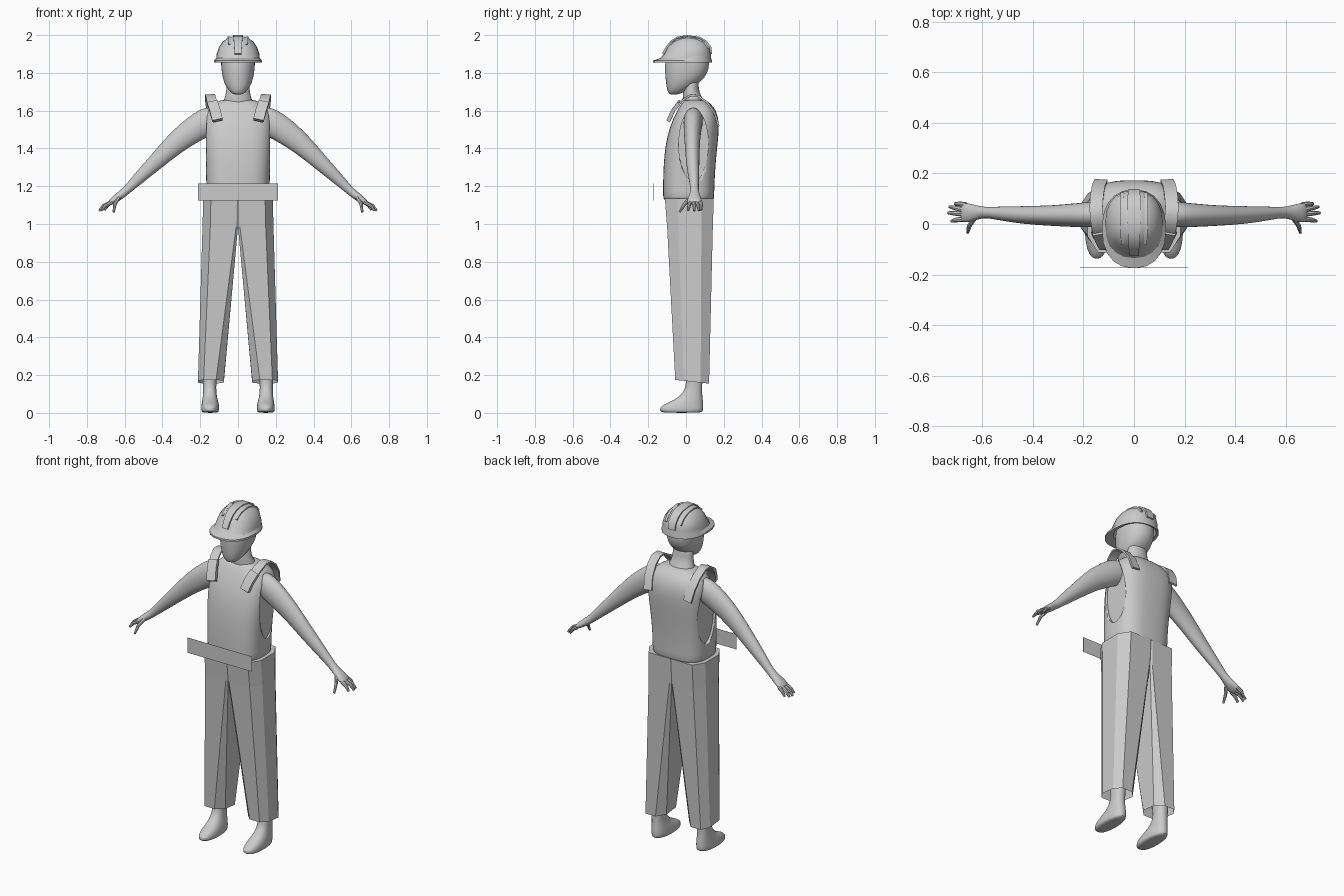
import bpy, bmesh
from math import cos, sin, pi, copysign
from mathutils import Vector

BOX = [(1, 1), (-1, 1), (-1, -1), (1, -1)]


def oval(n, power=2.0):
    # unit superellipse outline
    out = []
    for i in range(n):
        c, s = cos(2 * pi * i / n), sin(2 * pi * i / n)
        out.append((copysign(abs(c) ** (2 / power), c), copysign(abs(s) ** (2 / power), s)))
    return out


def skin(name, rings, caps=(True, True), smooth=40, subsurf=0, mirror=False):
    # join successive rings of points into one surface
    bm = bmesh.new()
    vs = [[bm.verts.new(p) for p in r] for r in rings]
    n = len(vs[0])
    for a, b in zip(vs, vs[1:]):
        for i in range(n):
            j = (i + 1) % n
            bm.faces.new((a[i], a[j], b[j], b[i]))
    if caps[0]:
        bm.faces.new(vs[0][::-1])
    if caps[1]:
        bm.faces.new(vs[-1])
    bmesh.ops.recalc_face_normals(bm, faces=bm.faces)
    me = bpy.data.meshes.new(name)
    bm.to_mesh(me)
    bm.free()
    ob = bpy.data.objects.new(name, me)
    bpy.context.collection.objects.link(ob)
    if smooth:
        bpy.ops.object.select_all(action='DESELECT')
        ob.select_set(True)
        bpy.context.view_layer.objects.active = ob
        bpy.ops.object.shade_smooth_by_angle(angle=smooth * pi / 180)
    if subsurf:
        ob.modifiers.new("Subsurf", 'SUBSURF').levels = subsurf
        ob.modifiers["Subsurf"].render_levels = subsurf
    if mirror:
        ob.modifiers.new("Mirror", 'MIRROR').use_clip = False
    return ob


def loft(name, levels, n=24, power=2.0, **kw):
    # levels: (z, x centre, half width, y front, y back)
    rings = [[(cx + w * u, (f + b) / 2 + (b - f) / 2 * v, z) for u, v in oval(n, power)]
             for z, cx, w, f, b in levels]
    return skin(name, rings, **kw)


def sweep(name, path, section, ref, **kw):
    # path: (x, y, z, half size along ref, half size across it)
    pts = [Vector(p[:3]) for p in path]
    rings = []
    for i, p in enumerate(pts):
        t = (pts[min(i + 1, len(pts) - 1)] - pts[max(i - 1, 0)]).normalized()
        a = Vector(ref)
        a = (a - t * a.dot(t)).normalized()
        b = t.cross(a)
        rings.append([p + a * u * path[i][3] + b * v * path[i][4] for u, v in section])
    return skin(name, rings, **kw)


# head and neck
loft("head", [(1.685, 0, .02, -.085, -.045), (1.695, 0, .04, -.095, -.015),
              (1.73, 0, .066, -.105, .045), (1.77, 0, .082, -.109, .1),
              (1.82, 0, .089, -.113, .122), (1.87, 0, .092, -.11, .125),
              (1.93, 0, .08, -.09, .105), (1.965, 0, .04, -.04, .05)], subsurf=1, power=2.2)
loft("neck", [(1.58, 0, .1, -.01, .12), (1.645, 0, .08, -.015, .1), (1.68, 0, .066, -.017, .078),
              (1.72, 0, .061, -.013, .065), (1.78, 0, .06, -.01, .07)], subsurf=1)

# hard hat: hollow underside, brim and dome in one loft
loft("helmet", [(1.94, 0, .06, -.07, .08), (1.9, 0, .093, -.1, .115), (1.858, 0, .105, -.113, .125),
                (1.854, 0, .127, -.175, .137), (1.865, 0, .127, -.175, .137),
                (1.879, 0, .115, -.135, .133), (1.9, 0, .113, -.118, .133),
                (1.935, 0, .102, -.1, .127), (1.965, 0, .082, -.077, .105),
                (1.985, 0, .054, -.05, .075), (1.996, 0, .02, -.02, .03)],
     n=20, power=2.3, smooth=30)
sweep("helmet_center_ridge", [(0, -.122, 1.9, .018, .006), (0, -.102, 1.935, .02, .006),
                              (0, -.077, 1.966, .022, .006), (0, -.045, 1.986, .024, .006),
                              (0, .005, 1.994, .026, .006), (0, .07, 1.986, .026, .006),
                              (0, .105, 1.966, .025, .006), (0, .128, 1.935, .024, .006),
                              (0, .134, 1.9, .022, .005)], BOX, (1, 0, 0), smooth=35)
sweep("helmet_side_ridge", [(.045, -.08, 1.95, .006, .005), (.046, -.045, 1.976, .007, .005),
                            (.048, .01, 1.987, .007, .006), (.048, .07, 1.976, .007, .006),
                            (.048, .1, 1.957, .007, .006), (.047, .121, 1.93, .006, .005)],
      BOX, (1, 0, 0), smooth=35, mirror=True)

# vest, with armholes cut into the sides
vest = loft("vest", [(1.125, 0, .166, -.12, .148), (1.13, 0, .167, -.121, .149),
                     (1.22, 0, .168, -.122, .151), (1.32, 0, .172, -.119, .157),
                     (1.42, 0, .18, -.109, .167), (1.51, 0, .182, -.088, .176),
                     (1.575, 0, .179, -.06, .17), (1.62, 0, .155, -.036, .148),
                     (1.648, 0, .11, -.015, .118), (1.66, 0, .078, -.002, .095)],
            n=32, power=2.9, subsurf=1)
cutter = skin("armhole_cutter", [[(x, .04 + .078 * u, 1.42 + .19 * v) for u, v in oval(32)]
                                 for x in (.155, .3)], mirror=True)
cutter.hide_render = True
cutter.display_type = 'WIRE'
cut = vest.modifiers.new("Armholes", 'BOOLEAN')
cut.operation, cut.object = 'DIFFERENCE', cutter

# shoulder straps and their front pads
sweep("shoulder_strap", [(.108, -.088, 1.545, .026, .005), (.122, -.062, 1.6, .026, .005),
                         (.14, -.02, 1.655, .026, .005), (.148, .025, 1.682, .026, .005),
                         (.15, .065, 1.678, .026, .005), (.147, .11, 1.645, .026, .005),
                         (.14, .15, 1.59, .026, .005), (.13, .172, 1.52, .026, .005)],
      BOX, (1, 0, 0), smooth=40, mirror=True)
sweep("strap_pad", [(.109, -.092, 1.55, .028, .01), (.122, -.068, 1.6, .028, .01),
                    (.137, -.034, 1.645, .028, .01)], BOX, (1, 0, 0), smooth=30, mirror=True)

# arms with palms
sweep("arm", [(.1, .04, 1.562, .05, .06), (.15, .039, 1.55, .052, .075), (.2, .036, 1.523, .05, .074),
              (.26, .034, 1.482, .046, .068), (.33, .033, 1.43, .041, .059),
              (.44, .035, 1.323, .036, .043), (.53, .042, 1.238, .028, .032),
              (.59, .046, 1.178, .02, .022), (.625, .045, 1.15, .03, .022),
              (.66, .044, 1.125, .04, .019), (.685, .046, 1.107, .038, .011)],
      oval(16), (0, 1, 0), subsurf=1, mirror=True)

# fingers and thumb: root, knuckle, tip
hand = {
    "little_finger": ((.665, .075, 1.118), (.69, .08, 1.1), (.708, .08, 1.073)),
    "ring_finger": ((.675, .057, 1.113), (.708, .064, 1.097), (.73, .068, 1.071)),
    "middle_finger": ((.675, .04, 1.113), (.713, .043, 1.096), (.735, .044, 1.07)),
    "index_finger": ((.67, .02, 1.115), (.703, .016, 1.096), (.722, .012, 1.072)),
    "thumb": ((.63, .025, 1.142), (.652, -.008, 1.105), (.658, -.034, 1.063)),
}
for name, (a, b, c) in hand.items():
    ref = (1, 0, 0) if name == "thumb" else (0, 1, 0)
    sweep(name, [(*a, .011, .011), (*b, .0095, .0095), (*c, .006, .006)],
          oval(8), ref, mirror=True)


# trousers: faceted legs meeting at the centre above the crotch
def leg_ring(z, x0, x1, f, b, k, tilt=0):
    outline = [(0, k), (.28 * k * 4 + .02, 0), (.78, 0), (1, .25), (1, .75), (.78, 1),
               (.28 * k * 4 + .02, 1), (0, 1 - k)]
    return [(x0 + (x1 - x0) * u, f + (b - f) * v, z - tilt * (v - .5)) for u, v in outline]


skin("trousers", [leg_ring(.165, .075, .212, -.057, .122, .25, .02),
                  leg_ring(.985, 0, .188, -.1, .142, .03),
                  leg_ring(1.135, 0, .184, -.112, .147, .01)],
     caps=(False, True), smooth=0, mirror=True)

# bare feet and ankles
loft("foot", [(0, .147, .04, -.125, .08), (.008, .147, .046, -.138, .09), (.025, .147, .048, -.141, .093),
              (.045, .147, .046, -.12, .092), (.065, .148, .042, -.07, .09), (.09, .149, .037, -.03, .087),
              (.13, .15, .034, -.002, .085), (.18, .15, .037, 0, .088), (.32, .145, .045, -.01, .1)],
     n=20, power=2.3, subsurf=1, mirror=True)

# flat panel in front of the waist
skin("waist_panel", [[(x * .213, -.173 + y * .0005, z) for x, y in BOX] for z in (1.125, 1.215)],
     smooth=0)
